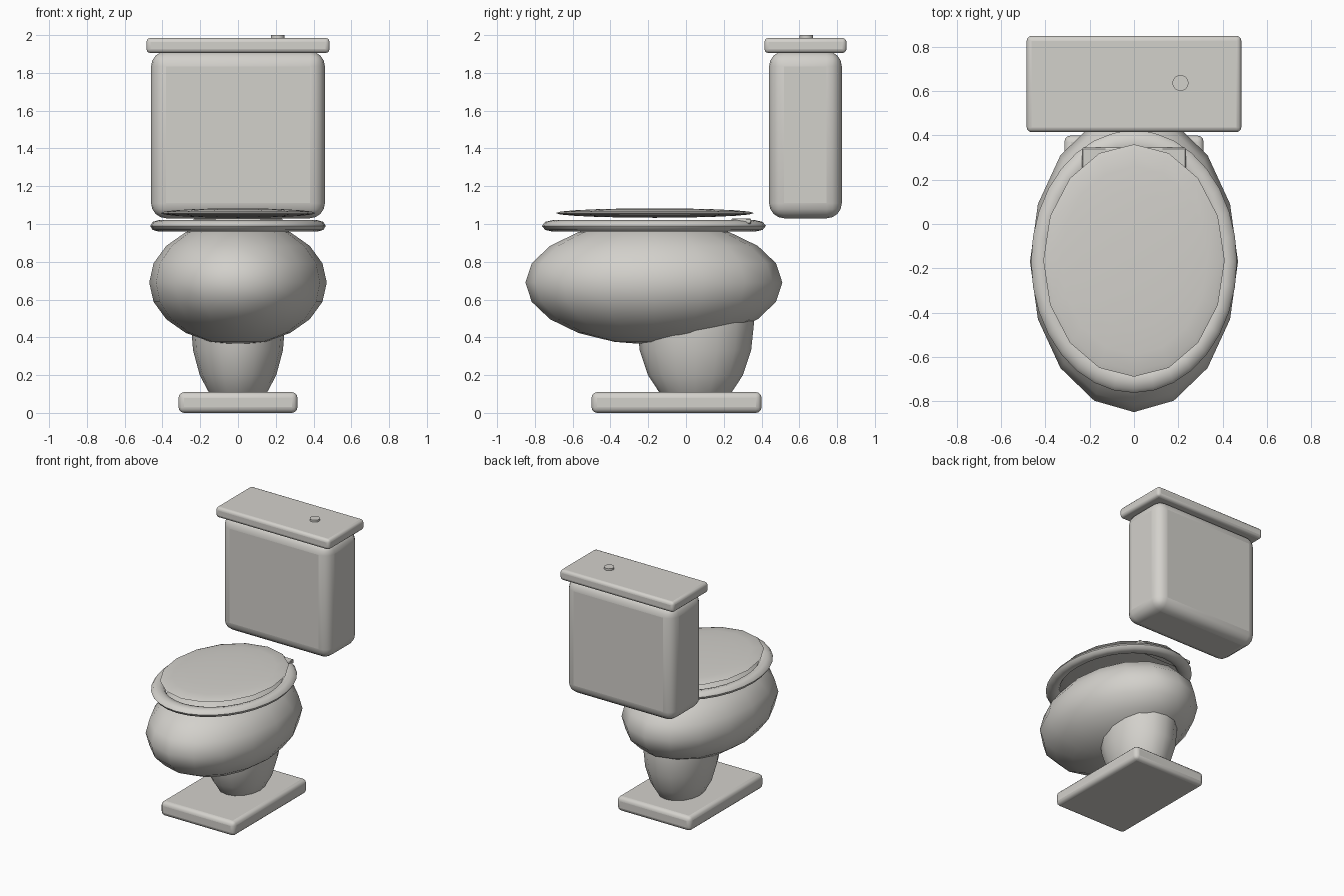
import bpy, math

if "Cube" in bpy.data.objects:
    bpy.data.objects.remove(bpy.data.objects["Cube"])

ceramic = bpy.data.materials.new("warm_white_ceramic")
ceramic.diffuse_color = (0.65, 0.635, 0.6, 1)
ceramic.use_nodes = True
ceramic.node_tree.nodes["Principled BSDF"].inputs["Base Color"].default_value = ceramic.diffuse_color


def finish(name, angle=40):
    ob = bpy.context.object
    ob.name = name
    ob.data.materials.append(ceramic)
    bpy.ops.object.transform_apply(location=False, rotation=False, scale=True)
    bpy.ops.object.shade_smooth_by_angle(angle=math.radians(angle))
    return ob


def rounded_box(name, lo, hi, bevel, segments=3):
    center = [(a + b) / 2 for a, b in zip(lo, hi)]
    bpy.ops.mesh.primitive_cube_add(size=1, location=center)
    bpy.context.object.scale = [b - a for a, b in zip(lo, hi)]
    ob = finish(name)
    if bevel:
        mod = ob.modifiers.new("rounding", 'BEVEL')
        mod.width, mod.segments = bevel, segments
        bpy.ops.object.modifier_apply(modifier=mod.name)
        bpy.ops.object.shade_smooth_by_angle(angle=math.radians(40))
    return ob


def ellipsoid(name, center, radii, angle=60):
    bpy.ops.mesh.primitive_uv_sphere_add(segments=16, ring_count=10, radius=1, location=center)
    bpy.context.object.scale = radii
    return finish(name, angle)


# Foot, pedestal and bowl
rounded_box("base", (-0.315, -0.5, 0), (0.315, 0.4, 0.11), 0.03)
ellipsoid("pedestal", (0, 0.05, 0.475), (0.25, 0.31, 0.47))
ellipsoid("bowl", (0, -0.17, 0.69), (0.47, 0.68, 0.33))

# Oval seat ring, hinge and closed lid
bpy.ops.mesh.primitive_torus_add(major_segments=32, minor_segments=8, major_radius=0.42,
                                 minor_radius=0.045, location=(0, -0.17, 0.99))
bpy.context.object.scale = (1, 1.275, 0.67)
finish("seat", 60)
rounded_box("hinge", (-0.235, 0.24, 1.0), (0.235, 0.345, 1.03), 0.005, 1)
ellipsoid("seat_lid", (0, -0.165, 1.058), (0.41, 0.525, 0.025), 30)

# Water tank with cover and flush button
rounded_box("tank", (-0.46, 0.44, 1.03), (0.46, 0.825, 1.915), 0.08, 4)
rounded_box("tank_cover", (-0.485, 0.415, 1.905), (0.485, 0.85, 1.985), 0.022)
bpy.ops.mesh.primitive_cylinder_add(vertices=24, radius=0.036, depth=0.03, location=(0.21, 0.637, 1.985))
finish("flush_button")
